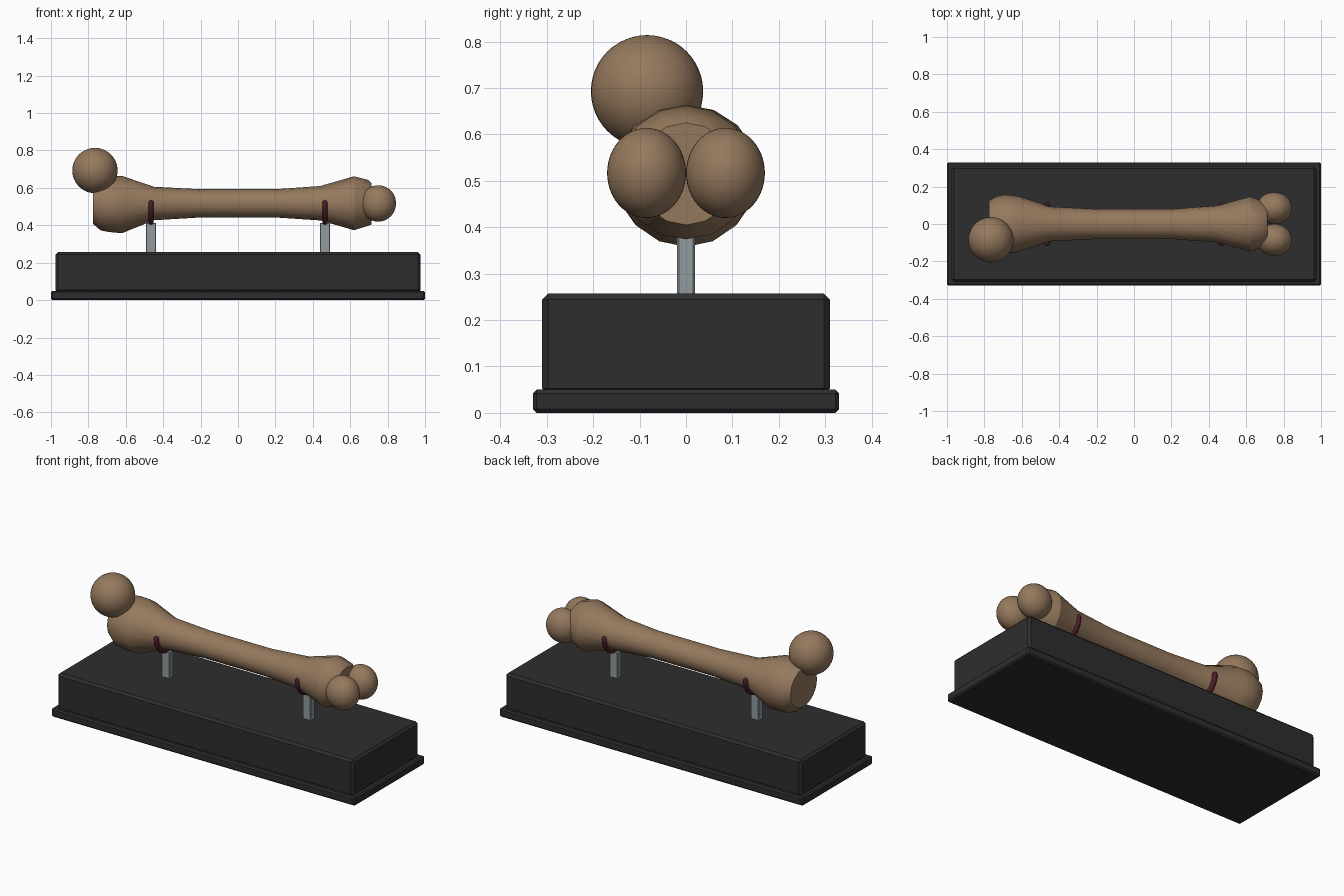
import bpy
import bmesh
from math import sin, cos, pi, radians
from mathutils import Vector

old = bpy.data.objects.get("Cube")
if old:
    bpy.data.objects.remove(old, do_unlink=True)


def material(name, rgb, roughness):
    mat = bpy.data.materials.new(name)
    mat.use_nodes = True
    mat.diffuse_color = (*rgb, 1)
    shader = mat.node_tree.nodes["Principled BSDF"]
    shader.inputs["Base Color"].default_value = (*rgb, 1)
    shader.inputs["Roughness"].default_value = roughness
    return mat


BONE = material("brown bone", (0.30, 0.19, 0.11), 0.7)
BLACK = material("black plinth", (0.027, 0.027, 0.028), 0.5)
STEEL = material("grey steel", (0.29, 0.325, 0.345), 0.4)
RED = material("dark red rubber", (0.075, 0.012, 0.022), 0.6)


def finish(bm, name, mat, smooth=None):
    """Turn a bmesh into a named object, optionally smoothed below an angle."""
    bmesh.ops.recalc_face_normals(bm, faces=bm.faces)
    mesh = bpy.data.meshes.new(name)
    bm.to_mesh(mesh)
    bm.free()
    mesh.materials.append(mat)
    obj = bpy.data.objects.new(name, mesh)
    bpy.context.collection.objects.link(obj)
    if smooth:
        bpy.ops.object.select_all(action="DESELECT")
        obj.select_set(True)
        bpy.context.view_layer.objects.active = obj
        bpy.ops.object.shade_smooth_by_angle(angle=radians(smooth))
    return obj


def box(name, size, centre, mat, bevel):
    bm = bmesh.new()
    bmesh.ops.create_cube(bm, size=1)
    bmesh.ops.scale(bm, vec=size, verts=bm.verts)
    bmesh.ops.translate(bm, vec=centre, verts=bm.verts)
    bmesh.ops.bevel(bm, geom=bm.edges[:], offset=bevel, segments=1, affect="EDGES")
    return finish(bm, name, mat)


def ball(name, radii, centre):
    bm = bmesh.new()
    bmesh.ops.create_uvsphere(bm, u_segments=40, v_segments=24, radius=1)
    bmesh.ops.scale(bm, vec=radii, verts=bm.verts)
    bmesh.ops.translate(bm, vec=centre, verts=bm.verts)
    return finish(bm, name, BONE, 60)


def loft(name, rings, mat, smooth):
    """Skin a row of closed rings and cap both ends."""
    bm = bmesh.new()
    rows = [[bm.verts.new(p) for p in ring] for ring in rings]
    n = len(rows[0])
    for a, b in zip(rows, rows[1:]):
        for i in range(n):
            j = (i + 1) % n
            bm.faces.new((a[i], a[j], b[j], b[i]))
    bm.faces.new(rows[0])
    bm.faces.new(rows[-1])
    return finish(bm, name, mat, smooth)


# Plinth in two steps
box("plinth_base", (2.0, 0.66, 0.05), (0, 0, 0.025), BLACK, 0.008)
box("plinth_block", (1.95, 0.62, 0.217), (0, 0, 0.1485), BLACK, 0.013)

# Bone body: x, half width, top, bottom
profile = [
    (-0.775, 0.125, 0.640, 0.408),
    (-0.735, 0.148, 0.655, 0.373),
    (-0.690, 0.157, 0.664, 0.364),
    (-0.620, 0.150, 0.664, 0.358),
    (-0.450, 0.093, 0.606, 0.427),
    (-0.200, 0.080, 0.593, 0.442),
    (0.200, 0.080, 0.593, 0.442),
    (0.440, 0.098, 0.610, 0.426),
    (0.620, 0.146, 0.662, 0.374),
    (0.695, 0.122, 0.643, 0.397),
    (0.715, 0.108, 0.625, 0.405),
]
SIDES = 16
rings = []
for x, half, top, bottom in profile:
    mid, rise = (top + bottom) / 2, (top - bottom) / 2
    turns = [2 * pi * i / SIDES for i in range(SIDES)]
    rings.append([(x, half * cos(t), mid + rise * sin(t)) for t in turns])
loft("bone_shaft", rings, BONE, 30)

# Ball joint at the right end, paired knuckles at the left end
ball("ball_joint", (0.121, 0.121, 0.121), (-0.765, -0.084, 0.693))
for side, label in ((-1, "front"), (1, "back")):
    ball(label + "_knuckle", (0.095, 0.085, 0.097), (0.75, side * 0.085, 0.517))

# Posts with half-ring cradles
ARC, ROD, HUB = 0.104, 0.014, 0.52
for x, label in ((-0.465, "right"), (0.465, "left")):
    box(label + "_post", (0.055, 0.038, 0.16), (x, 0, 0.333), STEEL, 0.004)
    steps = [(pi + pi * i / 20, ROD) for i in range(21)]
    tips = [(0.08, ROD * 0.8), (0.13, ROD * 0.3)]
    stations = [(pi - a, r) for a, r in reversed(tips)] + steps + [(2 * pi + a, r) for a, r in tips]
    rings = []
    for a, r in stations:
        out = Vector((0, cos(a), sin(a)))
        hub = Vector((x, 0, HUB)) + out * ARC
        rings.append([hub + out * r * cos(2 * pi * i / 12) + Vector((r * sin(2 * pi * i / 12), 0, 0))
                      for i in range(12)])
    loft(label + "_cradle", rings, RED, 60)
